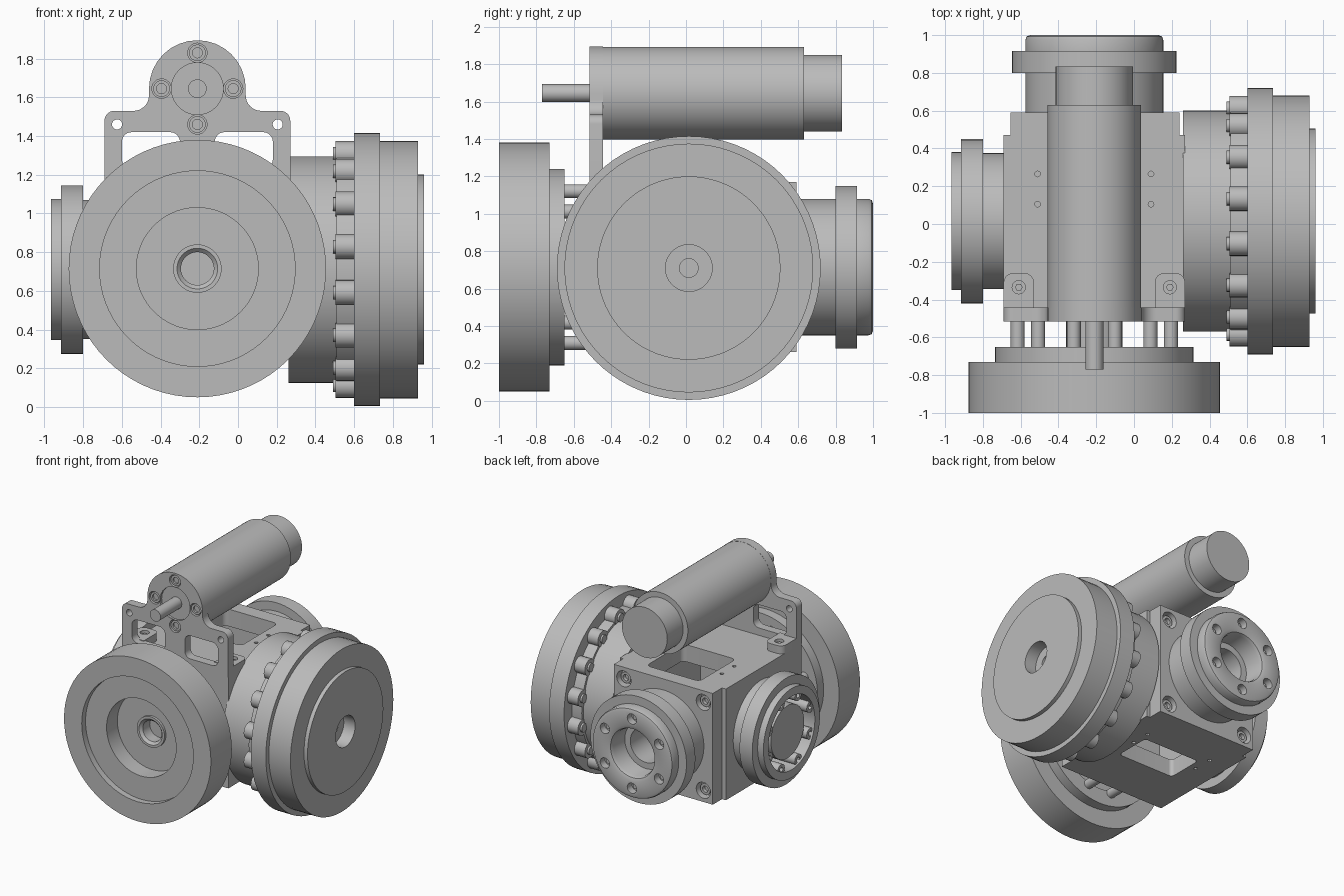
import bpy, bmesh
from math import sin, cos, pi, radians
from mathutils import Matrix, Vector

if "Cube" in bpy.data.objects:
    bpy.data.objects.remove(bpy.data.objects["Cube"], do_unlink=True)

grey = bpy.data.materials.new("machined_grey")
grey.use_nodes = True
grey.diffuse_color = (0.5, 0.5, 0.5, 1)
grey.node_tree.nodes["Principled BSDF"].inputs["Base Color"].default_value = (0.5, 0.5, 0.5, 1)

CX, CZ = -0.21, 0.715            # drive axis running front to back
HUB = Vector((CX, 0, CZ))
SIDE = Vector((0, 0.015, 0.71))  # drive axis running left to right
FRAMES = {"X": Matrix(((0, 0, 1), (1, 0, 0), (0, 1, 0))),
          "Y": Matrix(((0, 1, 0), (0, 0, 1), (1, 0, 0))),
          "Z": Matrix.Identity(3)}


def finish(name, bm):
    bmesh.ops.remove_doubles(bm, verts=bm.verts, dist=1e-5)
    bmesh.ops.recalc_face_normals(bm, faces=bm.faces)
    mesh = bpy.data.meshes.new(name)
    bm.to_mesh(mesh)
    bm.free()
    mesh.materials.append(grey)
    ob = bpy.data.objects.new(name, mesh)
    bpy.context.collection.objects.link(ob)
    return ob


def lathe(name, axis, centre, profile, closed=False, steps=72):
    """Turn (radius, distance along axis) points around an axis."""
    bm = bmesh.new()
    vs = [bm.verts.new((r, 0, t)) for r, t in profile]
    pairs = list(zip(vs, vs[1:])) + ([(vs[-1], vs[0])] if closed else [])
    es = [bm.edges.new(p) for p in pairs]
    bmesh.ops.spin(bm, geom=vs + es, cent=(0, 0, 0), axis=(0, 0, 1),
                   angle=2 * pi, steps=steps)
    bmesh.ops.transform(bm, verts=bm.verts,
                        matrix=Matrix.Translation(centre) @ FRAMES[axis].to_4x4())
    return finish(name, bm)


def rod(name, axis, centre, r, a, b, steps=32):
    return lathe(name, axis, centre, [(0, a), (r, a), (r, b), (0, b)], steps=steps)


def box(name, x, y, z):
    bm = bmesh.new()
    bmesh.ops.create_cube(bm, size=1)
    for v in bm.verts:
        v.co = [(lo + hi) / 2 + c * (hi - lo) for c, (lo, hi) in zip(v.co, (x, y, z))]
    return finish(name, bm)


def rounded_plate(name, corners, lo, hi, axis):
    """Extrude an outline of (u, v, corner radius) along Y or Z."""
    pts = []
    for i, (u, v, r) in enumerate(corners):
        p = Vector((u, v))
        d0 = (Vector(corners[i - 1][:2]) - p).normalized()
        d1 = (Vector(corners[(i + 1) % len(corners)][:2]) - p).normalized()
        if r == 0:
            pts.append(p)
            continue
        c = p + (d0 + d1) * r
        pts += [c - d1 * r * cos(k * pi / 16) - d0 * r * sin(k * pi / 16) for k in range(9)]
    bm = bmesh.new()
    place = (lambda p, t: (p.x, t, p.y)) if axis == "Y" else (lambda p, t: (p.x, p.y, t))
    face = bm.faces.new([bm.verts.new(place(p, lo)) for p in pts])
    ext = bmesh.ops.extrude_face_region(bm, geom=[face])
    shift = Vector(place(Vector((0, 0)), hi - lo))
    bmesh.ops.translate(bm, vec=shift, verts=[g for g in ext["geom"]
                                              if isinstance(g, bmesh.types.BMVert)])
    return finish(name, bm)


def rounded_rect(u0, u1, v0, v1, r):
    return [(u0, v0, r), (u1, v0, r), (u1, v1, r), (u0, v1, r)]


def combine(target, tools, mode="DIFFERENCE"):
    """Bake boolean tools into the target, then remove them."""
    for tool in tools:
        mod = target.modifiers.new("cut", "BOOLEAN")
        mod.operation, mod.solver, mod.object = mode, "EXACT", tool
        dg = bpy.context.evaluated_depsgraph_get()
        mesh = bpy.data.meshes.new_from_object(target.evaluated_get(dg))
        target.modifiers.clear()
        target.data = mesh
        bpy.data.objects.remove(tool, do_unlink=True)


def around(axis, centre, radius, count, start=0.0):
    for k in range(count):
        a = radians(start) + 2 * pi * k / count
        yield centre + FRAMES[axis] @ Vector((radius * cos(a), radius * sin(a), 0))


# gearbox housing: main block plus narrower rear block, hollowed
body = box("housing", (-0.69, 0.27), (-0.51, 0.47), (0.26, 1.17))
rear = box("housing_rear", (-0.655, 0.24), (0.46, 0.59), (0.26, 1.17))
combine(body, [rear], "UNION")
cuts = [box("cavity", (-0.5, 0.08), (-0.3, 0.5), (0.4, 1.03)),
        rounded_plate("top_window", rounded_rect(-0.45, 0.03, 0, 0.47, 0.04), 0.9, 1.3, "Z"),
        rounded_plate("bottom_window", rounded_rect(-0.45, 0.06, -0.1, 0.2, 0.03), 0.1, 0.5, "Z"),
        rod("rear_bore", "Y", HUB, 0.19, 0.4, 0.7)]
for sx in (-1, 1):
    for sz in (-1, 1):
        cuts.append(rod("screw_bore", "Y", HUB + Vector((sx * 0.36, 0, sz * 0.36)), 0.065, 0.52, 0.7, 24))
    for y in (0.105, 0.265):
        for z in (0.26, 1.17):
            cuts.append(rod("pin_hole", "Z", Vector((CX + sx * 0.3, y, z)), 0.015, -0.05, 0.05, 12))
combine(body, cuts)
for sx in (-1, 1):
    for sz in (-1, 1):
        lathe("housing_screw", "Y", HUB + Vector((sx * 0.36, 0, sz * 0.36)),
              [(0, 0.51), (0.045, 0.51), (0.045, 0.565), (0.025, 0.565), (0.025, 0.535), (0, 0.535)], steps=20)
rod("inner_shaft", "Y", HUB, 0.1, -0.4, 0.2)

# front wheel with stepped dish
lathe("front_wheel", "Y", HUB,
      [(0, -0.72), (0.085, -0.72), (0.085, -0.81), (0.105, -0.83), (0.125, -0.83), (0.125, -0.81),
       (0.315, -0.81), (0.315, -0.95), (0.505, -0.95), (0.505, -1), (0.665, -1),
       (0.665, -0.73), (0.525, -0.73), (0.525, -0.65), (0.4, -0.65), (0.4, -0.69), (0, -0.69)])
rod("front_shaft", "Y", HUB, 0.15, -0.7, -0.5)
for p in around("Y", HUB, 0.42, 12, 15):
    rod("front_standoff", "Y", p, 0.037, -0.7, -0.5, 20)

# side wheel with lobed clamp ring
lathe("side_wheel", "X", SIDE,
      [(0, 0.6), (0.705, 0.6), (0.705, 0.735), (0.665, 0.735), (0.665, 0.93), (0.49, 0.93),
       (0.49, 0.962), (0.125, 0.962), (0.125, 0.86), (0.05, 0.86), (0.05, 0.78), (0, 0.78)])
lathe("side_drum", "X", SIDE,
      [(0, 0.26), (0.585, 0.26), (0.585, 0.51), (0.605, 0.51), (0.605, 0.61), (0, 0.61)])
for p in around("X", SIDE, 0.61, 16, 11.25):
    rod("clamp_lobe", "X", p, 0.065, 0.505, 0.605, 20)
    rod("clamp_screw", "X", p, 0.035, 0.49, 0.51, 16)

# rear flange with rounded rim and six counterbored screws
rear_flange = lathe("rear_flange", "Y", HUB,
                    [(0.19, 0.58), (0.365, 0.58), (0.365, 0.8), (0.435, 0.8), (0.435, 0.915), (0.365, 0.915),
                     (0.365, 0.975), (0.358, 0.993), (0.34, 1), (0.225, 1), (0.2, 0.99), (0.19, 0.965)], True)
combine(rear_flange, [rod("bore", "Y", p, 0.042, 0.94, 1.1, 20) for p in around("Y", HUB, 0.283, 6, 0)])
for p in around("Y", HUB, 0.283, 6, 0):
    rod("rear_flange_screw", "Y", p, 0.022, 0.93, 0.96, 6)
lathe("rear_sleeve", "Y", HUB, [(0.14, 0.45), (0.195, 0.45), (0.195, 0.82), (0.14, 0.82)], True)

# right-hand flange: ring, lugs and inner disc
lathe("flange_ring", "X", SIDE,
      [(0, -0.68), (0.36, -0.68), (0.36, -0.8), (0.435, -0.8), (0.435, -0.915), (0.365, -0.915),
       (0.365, -0.967), (0.3, -0.967), (0.3, -0.72), (0, -0.72)])
rod("flange_disc", "X", SIDE, 0.215, -0.93, -0.7, 48)
for p in around("X", SIDE, 0.285, 8, 22.5):
    lathe("flange_lug", "X", p, [(0.02, -0.95), (0.045, -0.95), (0.045, -0.72), (0.02, -0.72)], True, 20)

# motor with boss, shaft and face screws
AXIS = Vector((CX, 0, 1.645))
motor = lathe("motor", "Y", AXIS, [(0, -0.512), (0.248, -0.512), (0.248, 0.63), (0.205, 0.63),
                                   (0.205, 0.835), (0, 0.835)])
rod("motor_shaft", "Y", AXIS, 0.048, -0.77, -0.4)

# motor bracket: arched plate with two windows and feet
half = [(0.48, 1.17, 0), (0.48, 1.53, 0.05), (0.25, 1.53, 0.08), (0.25, 1.895, 0.25)]
outline = [(CX + u, v, r) for u, v, r in half] + [(CX - u, v, r) for u, v, r in reversed(half)]
bracket = rounded_plate("motor_bracket", outline, -0.515, -0.443, "Y")
cuts = [rod("boss_hole", "Y", AXIS, 0.135, -0.6, -0.4, 48)]
cuts += [rod("screw_hole", "Y", p, 0.05, -0.6, -0.48, 24) for p in around("Y", AXIS, 0.185, 4)]
for s in (-1, 1):
    a, b = sorted((CX + s * 0.09, CX + s * 0.39))
    cuts.append(rounded_plate("window", rounded_rect(a, b, 1.23, 1.42, 0.05), -0.6, -0.4, "Y"))
    cuts.append(rod("mount_hole", "Y", Vector((CX + s * 0.415, 0, 1.46)), 0.026, -0.6, -0.4, 20))
combine(motor, [rod("face_pocket", "Y", AXIS, 0.134, -0.6, -0.495, 48)]
        + [rod("screw_pocket", "Y", p, 0.05, -0.6, -0.48, 24) for p in around("Y", AXIS, 0.185, 4)])
combine(bracket, cuts)
for p in around("Y", AXIS, 0.185, 4):
    lathe("motor_screw", "Y", p, [(0, -0.47), (0.043, -0.47), (0.043, -0.505), (0.026, -0.505),
                                  (0.026, -0.49), (0, -0.49)], steps=20)
for s in (-1, 1):
    a, b = sorted((CX + s * 0.32, CX + s * 0.48))
    foot = rounded_plate("bracket_foot", [(a, -0.46, 0), (b, -0.46, 0), (b, -0.26, 0.05), (a, -0.26, 0.05)],
                         1.165, 1.235, "Z")
    spot = Vector((CX + s * 0.4, -0.335, 0))
    combine(foot, [rod("foot_hole", "Z", spot, 0.035, 1.2, 1.3, 20)])
    rod("foot_screw", "Z", spot, 0.02, 1.19, 1.22, 6)

# smooth round surfaces, keep edges sharp
for ob in bpy.context.scene.objects:
    ob.select_set(ob.type == "MESH" and ob.data.materials[:1] == [grey])
    if ob.select_get():
        bpy.context.view_layer.objects.active = ob
bpy.ops.object.shade_smooth_by_angle(angle=radians(30))
